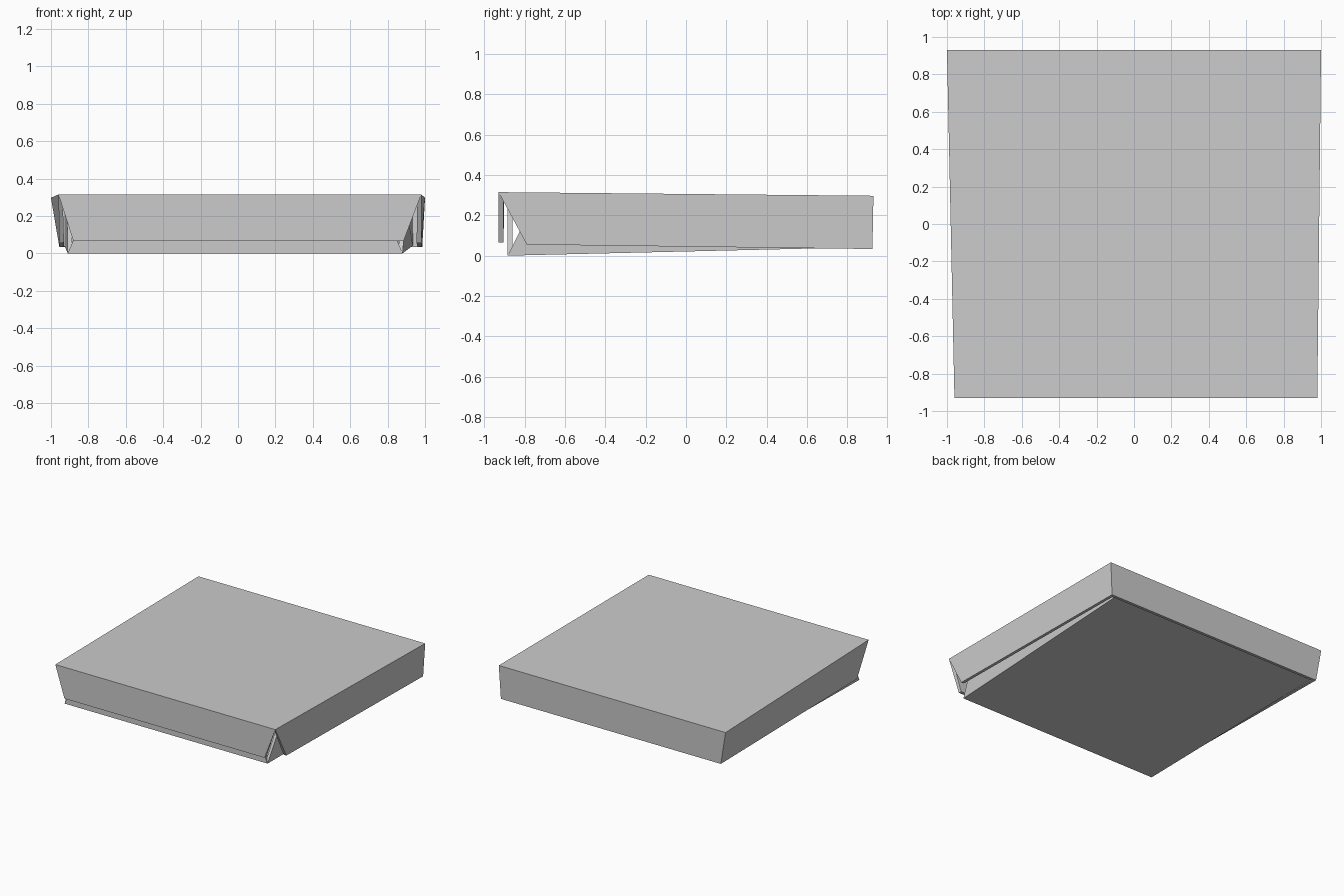
import bpy, bmesh

if "Cube" in bpy.data.objects:
    bpy.data.objects.remove(bpy.data.objects["Cube"])

THICK = 0.025


def sheet(name, base, flaps):
    """Folded card: a base quad plus flaps hinged on its edges.
    base: front-left, front-right, back-right, back-left.
    flaps: the four outer edges as end-point pairs (None = no flap)."""
    bm = bmesh.new()
    b = [bm.verts.new(p) for p in base]
    bm.faces.new(b)
    cache = {}

    def vert(p):
        if p not in cache:
            cache[p] = bm.verts.new(p)
        return cache[p]

    for i, flap in enumerate(flaps):
        if flap:
            p, q = flap
            bm.faces.new((b[(i + 1) % 4], b[i], vert(p), vert(q)))
    if base[0][2] < 0.1:                       # the tray faces outward downwards
        bmesh.ops.reverse_faces(bm, faces=bm.faces[:])
    me = bpy.data.meshes.new(name)
    bm.to_mesh(me)
    bm.free()
    ob = bpy.data.objects.new(name, me)
    bpy.context.collection.objects.link(ob)
    # card thickness goes to the inside
    mod = ob.modifiers.new("card_thickness", 'SOLIDIFY')
    mod.thickness = THICK
    mod.offset = -1
    mod.use_even_offset = True
    return ob


# Lid: top panel, tapered front flap, two side flaps and the back wall
back_l, back_r = (-0.955, 0.925, 0.033), (0.985, 0.925, 0.033)
sheet("box_lid",
      [(-0.96, -0.93, 0.315), (0.98, -0.93, 0.315), (1.0, 0.93, 0.297), (-1.0, 0.93, 0.297)],
      [((-0.88, -0.93, 0.065), (0.885, -0.93, 0.065)),
       ((0.98, -0.79, 0.055), back_r),
       (back_r, back_l),
       (back_l, (-0.955, -0.79, 0.055))])

# Tray: bottom panel with tapered front flap and side flaps inside the lid
sheet("box_tray",
      [(-0.91, -0.885, 0.0), (0.88, -0.885, 0.0), (0.935, 0.905, 0.042), (-0.928, 0.905, 0.042)],
      [((-0.81, -0.885, 0.24), (0.78, -0.885, 0.24)),
       ((0.90, -0.765, 0.24), (0.935, 0.895, 0.26)),
       None,
       ((-0.928, 0.895, 0.26), (-0.915, -0.765, 0.24))])
